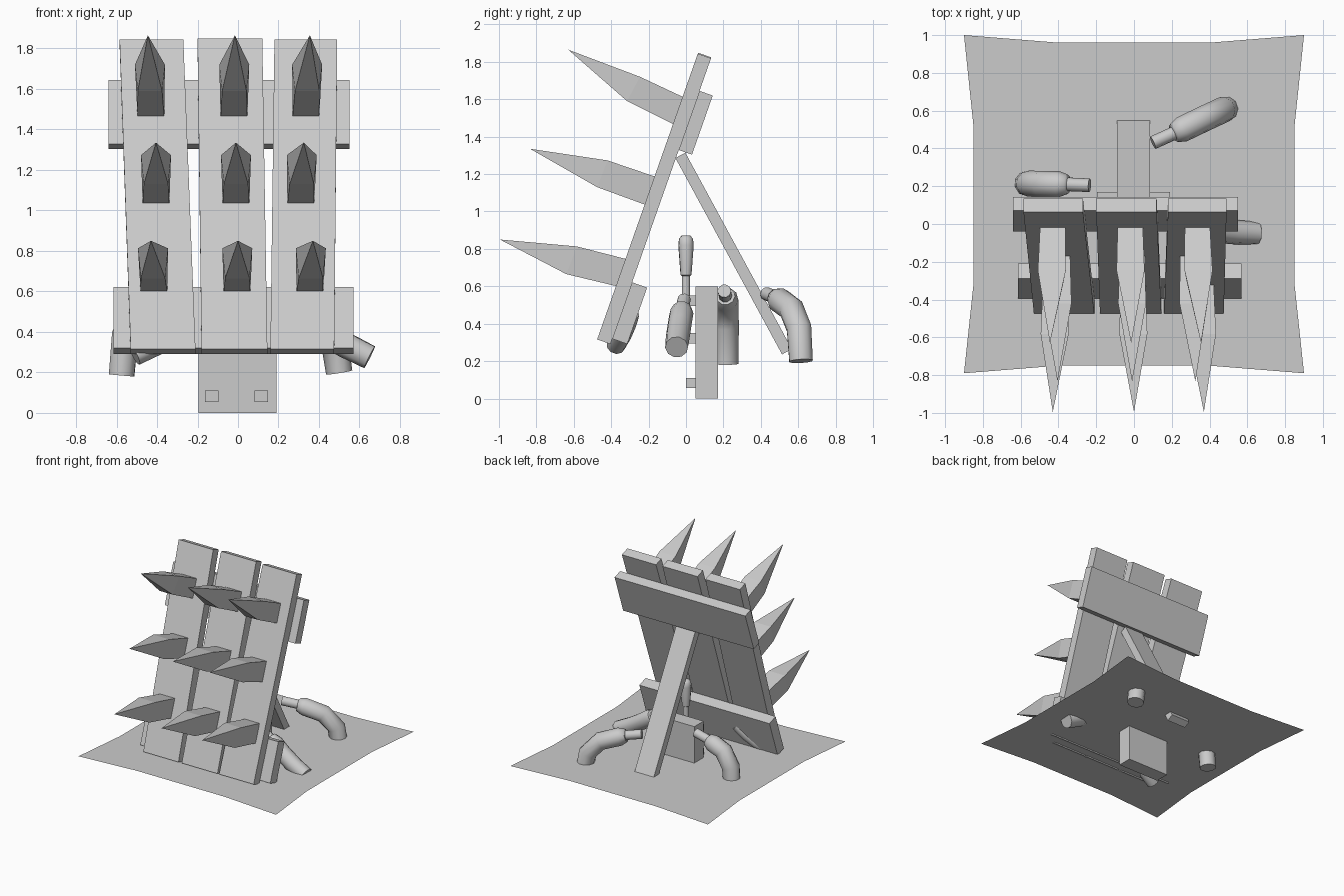
import bpy, math
from mathutils import Vector, Matrix

if "Cube" in bpy.data.objects:
    bpy.data.objects.remove(bpy.data.objects["Cube"])

LEAN = math.radians(-19.4)
FRAME = Matrix.Translation((0, -0.475, 0.316)) @ Matrix.Rotation(LEAN, 4, 'X')
HEX = [(0, 3, 2, 1), (4, 5, 6, 7), (0, 1, 5, 4), (1, 2, 6, 5), (2, 3, 7, 6), (3, 0, 4, 7)]


def mesh_object(name, verts, faces, smooth=False):
    me = bpy.data.meshes.new(name)
    me.from_pydata([tuple(v) for v in verts], [], faces)
    ob = bpy.data.objects.new(name, me)
    bpy.context.collection.objects.link(ob)
    if smooth:
        bpy.ops.object.select_all(action='DESELECT')
        ob.select_set(True)
        bpy.context.view_layer.objects.active = ob
        bpy.ops.object.shade_smooth_by_angle(angle=math.radians(50))
    return ob


def block(name, low, high, y0, y1, z0, z1, matrix=Matrix()):
    """Box whose x range may differ between the bottom (low) and top (high)."""
    v = []
    for z, (a, b) in ((z0, low), (z1, high)):
        v += [matrix @ Vector(p) for p in ((a, y0, z), (b, y0, z), (b, y1, z), (a, y1, z))]
    return mesh_object(name, v, HEX)


def tube(name, path, radii, sides=10):
    """Round tube swept along a few points."""
    pts = [Vector(p) for p in path]
    n = len(pts)
    verts, faces, side = [], [], None
    for i, p in enumerate(pts):
        t = (pts[min(i + 1, n - 1)] - pts[max(i - 1, 0)]).normalized()
        ref = side if side else (Vector((0.2, 1, 0)) if abs(t.y) < 0.8 else Vector((1, 0, 0)))
        side = (ref - t * ref.dot(t)).normalized()
        up = t.cross(side)
        for k in range(sides):
            a = math.tau * k / sides
            verts.append(p + (side * math.cos(a) + up * math.sin(a)) * radii[i])
    for i in range(n - 1):
        for k in range(sides):
            j = (k + 1) % sides
            faces.append((i * sides + k, i * sides + j, (i + 1) * sides + j, (i + 1) * sides + k))
    faces.append(tuple(reversed(range(sides))))
    faces.append(tuple(range((n - 1) * sides, n * sides)))
    return mesh_object(name, verts, faces, True)


# Leaning planks
block("plank_left", (-0.53, -0.21), (-0.585, -0.27), 0, 0.075, 0, 1.62, FRAME)
block("plank_middle", (-0.18, 0.145), (-0.2, 0.12), 0, 0.075, 0, 1.625, FRAME)
block("plank_right", (0.16, 0.475), (0.18, 0.49), 0, 0.075, 0, 1.62, FRAME)

# Cross beams behind the planks
block("lower_beam", (-0.615, 0.57), (-0.615, 0.57), 0.075, 0.16, 0.03, 0.35, FRAME)
block("upper_beam", (-0.64, 0.55), (-0.64, 0.55), 0.075, 0.15, 1.10, 1.435, FRAME)

# Rear strut
top, bottom = Vector((0, -0.03, 1.30)), Vector((0, 0.54, 0.25))
strut_len = (top - bottom).length
strut_angle = math.atan2(bottom.y - top.y, top.z - bottom.z)
block("rear_strut", (-0.09, 0.085), (-0.09, 0.085), -0.03, 0.03, 0, strut_len,
      Matrix.Translation(bottom) @ Matrix.Rotation(strut_angle, 4, 'X'))

# Spikes: per row, (y, z) of base low, base top, shoulder top, shoulder low, tip
rows = [
    ([(-0.364, 0.594), (-0.31, 0.738), (-0.583, 0.813), (-0.64, 0.665), (-0.995, 0.85)],
     [(-0.415, -0.43), (-0.005, 0.0), (0.355, 0.37)]),
    ([(-0.214, 1.027), (-0.155, 1.176), (-0.42, 1.273), (-0.475, 1.13), (-0.834, 1.335)],
     [(-0.405, -0.405), (-0.01, -0.01), (0.31, 0.325)]),
    ([(-0.064, 1.455), (-0.01, 1.6), (-0.246, 1.72), (-0.315, 1.59), (-0.63, 1.865)],
     [(-0.43, -0.445), (-0.02, -0.015), (0.335, 0.355)]),
]
spike_faces = [(0, 1, 3, 2), (2, 3, 5, 4), (4, 5, 7, 6), (6, 7, 1, 0), (0, 2, 4, 6), (1, 7, 5, 3)]
spike_faces = [(0, 2, 3, 1), (0, 1, 7, 6), (2, 4, 5, 3), (0, 6, 4, 2), (1, 3, 5, 7),
               (6, 7, 8), (7, 5, 8), (5, 4, 8), (4, 6, 8)]
for r, (prof, cols) in enumerate(rows):
    for c, (base_x, tip_x) in enumerate(cols):
        mid_x = (base_x * 2 + tip_x) / 3
        v = []
        for i, (x, w) in enumerate(((base_x, 0.066), (base_x, 0.066), (mid_x, 0.074), (mid_x, 0.06))):
            y, z = prof[i]
            # base corners sink slightly into the plank
            y += 0.02 if i < 2 else 0
            v += [(x - w, y, z), (x + w, y, z)]
        v.append((tip_x, *prof[4]))
        mesh_object(f"spike_{r}_{c}", v, spike_faces)

# Upright slab sunk through the ground, with small brackets on its front
block("slab", (-0.195, 0.19), (-0.195, 0.19), 0.05, 0.17, 0, 0.6)
for i, z in enumerate((0.055, 0.295, 0.495)):
    for j, x in enumerate((-0.13, 0.115)):
        block(f"bracket_{i}_{j}", (x - 0.033, x + 0.033), (x - 0.033, x + 0.033),
              0.0, 0.05, z, z + 0.055)

# Upright grip
tube("upright_grip", [(0, 0, 0.5), (0, 0, 0.655), (0, 0, 0.66), (0, 0, 0.82), (0, 0, 0.855), (0, 0, 0.872)],
     [0.022, 0.022, 0.03, 0.042, 0.038, 0.022])


# Bent tubes poking through the ground, each with a narrow neck
def bent_tube(name, neck, shoulder, bend, end, r=0.069):
    n, s, b, e = map(Vector, (neck, shoulder, bend, end))
    axis = (b - s).normalized()
    path = [n, s, s + axis * 0.002, s + axis * 0.05, b.lerp(s, 0.3), b.lerp(e, 0.3), e]
    tube(name, path, [0.036, 0.036, 0.052, r, r, r, r * 0.95])


bent_tube("bent_tube_back", (0.1, 0.43, 0.56), (0.21, 0.48, 0.54), (0.46, 0.60, 0.45), (0.5, 0.615, 0.20))
bent_tube("bent_tube_left", (-0.235, 0.205, 0.575), (-0.35, 0.21, 0.55), (-0.55, 0.213, 0.47), (-0.575, 0.215, 0.185))
bent_tube("bent_tube_right", (0.22, -0.01, 0.53), (0.31, -0.02, 0.48), (0.48, -0.04, 0.36), (0.65, -0.05, 0.275), 0.065)
bent_tube("bent_tube_front", (-0.2, -0.28, 0.54), (-0.26, -0.30, 0.46), (-0.36, -0.335, 0.36), (-0.51, -0.375, 0.285), 0.055)

# Thin ground sheet with slightly drawn-in edges
outline = [(-0.9, 1), (-0.85, 0.52), (-0.85, -0.32), (-0.9, -0.79), (-0.4, -0.75), (0.4, -0.75),
           (0.9, -0.79), (0.85, -0.32), (0.85, 0.52), (0.9, 1), (0.4, 0.96), (-0.4, 0.96)]
mesh_object("ground_sheet", [(x, y, 0.3) for x, y in outline], [tuple(range(12))])
